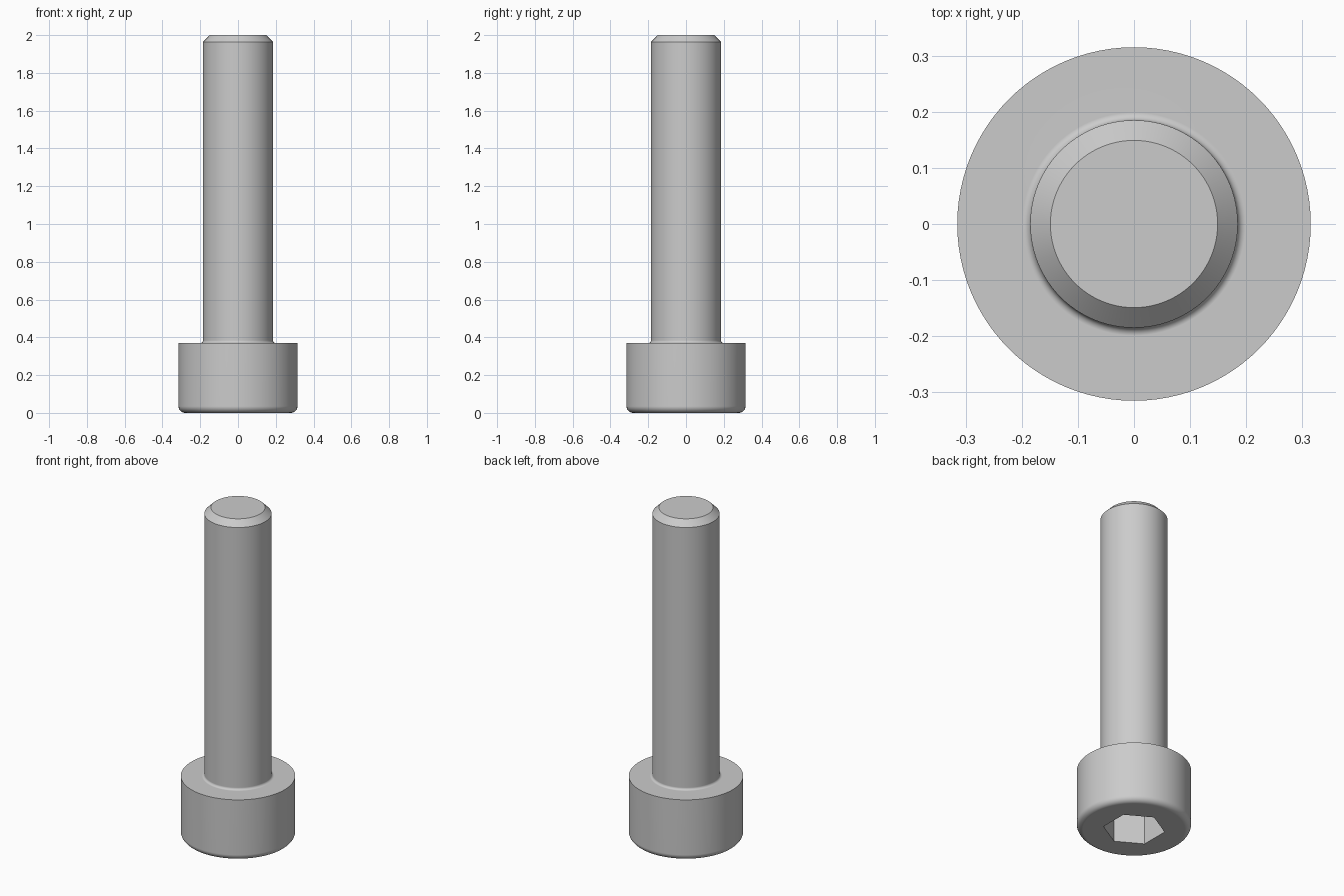
import bpy
import bmesh
from math import pi, sin, cos, radians

cube = bpy.data.objects.get("Cube")
if cube:
    bpy.data.objects.remove(cube, do_unlink=True)

HEAD_R, HEAD_H = 0.315, 0.37
SHANK_R, TIP_R = 0.185, 0.149
LENGTH = 2.0
SEGMENTS = 96

# Plain grey metal
steel = bpy.data.materials.new("grey_steel")
steel.use_nodes = True
grey = (0.6, 0.6, 0.6, 1)
steel.diffuse_color = grey
steel.node_tree.nodes["Principled BSDF"].inputs["Base Color"].default_value = grey


def arc(cx, cz, r, start, end, steps=6):
    """Points (radius, height) along a fillet."""
    angles = [radians(start + (end - start) * i / steps) for i in range(steps + 1)]
    return [(cx + r * cos(a), cz + r * sin(a)) for a in angles]


def make_object(name, bm):
    bmesh.ops.recalc_face_normals(bm, faces=bm.faces)
    mesh = bpy.data.meshes.new(name)
    bm.to_mesh(mesh)
    bm.free()
    mesh.materials.append(steel)
    obj = bpy.data.objects.new(name, mesh)
    bpy.context.collection.objects.link(obj)
    return obj


def lathe(name, profile):
    """Turn an outline around z and cap both ends with flat discs."""
    bm = bmesh.new()
    rings = [[bm.verts.new((r * cos(2 * pi * i / SEGMENTS), r * sin(2 * pi * i / SEGMENTS), z))
              for i in range(SEGMENTS)] for r, z in profile]
    for low, high in zip(rings, rings[1:]):
        for i in range(SEGMENTS):
            j = (i + 1) % SEGMENTS
            bm.faces.new((low[i], low[j], high[j], high[i]))
    bm.faces.new(rings[0][::-1])
    bm.faces.new(rings[-1])
    return make_object(name, bm)


# Head with rounded lower rim, small fillet under the shank, chamfered tip
ROUND, FILLET = 0.035, 0.014
outline = arc(HEAD_R - ROUND, ROUND, ROUND, -90, 0)
outline.append((HEAD_R, HEAD_H))
outline += arc(SHANK_R + FILLET, HEAD_H + FILLET, FILLET, 270, 180)
outline += [(SHANK_R, LENGTH - (SHANK_R - TIP_R)), (TIP_R, LENGTH)]
screw = lathe("cap_screw", outline)

# Hexagonal socket in the underside of the head
SOCKET_R, SOCKET_DEPTH = 0.171, 0.19
bm = bmesh.new()
bmesh.ops.create_cone(bm, cap_ends=True, segments=6, radius1=SOCKET_R,
                      radius2=SOCKET_R, depth=2 * SOCKET_DEPTH)
for v in bm.verts:
    # corners point to the front and back
    a = round((v.co.y and 1) * 0)
hexagon = [(SOCKET_R * cos(radians(30 + 60 * i)), SOCKET_R * sin(radians(30 + 60 * i)))
           for i in range(6)]
bm.clear()
base = bm.faces.new([bm.verts.new((x, y, -SOCKET_DEPTH)) for x, y in hexagon])
top = bmesh.ops.extrude_face_region(bm, geom=[base])["geom"]
bmesh.ops.translate(bm, vec=(0, 0, 2 * SOCKET_DEPTH),
                    verts=[g for g in top if isinstance(g, bmesh.types.BMVert)])
cutter = make_object("socket_cutter", bm)
cutter.hide_render = True

cut = screw.modifiers.new("socket", 'BOOLEAN')
cut.operation = 'DIFFERENCE'
cut.solver = 'EXACT'
cut.object = cutter

bpy.ops.object.select_all(action='DESELECT')
screw.select_set(True)
bpy.context.view_layer.objects.active = screw
bpy.ops.object.modifier_apply(modifier=cut.name)
bpy.data.objects.remove(cutter, do_unlink=True)

# Smooth round walls, crisp edges and flat end faces
bpy.ops.object.shade_smooth_by_angle(angle=radians(30))
weighted = screw.modifiers.new("flat_faces", 'WEIGHTED_NORMAL')
weighted.keep_sharp = True
